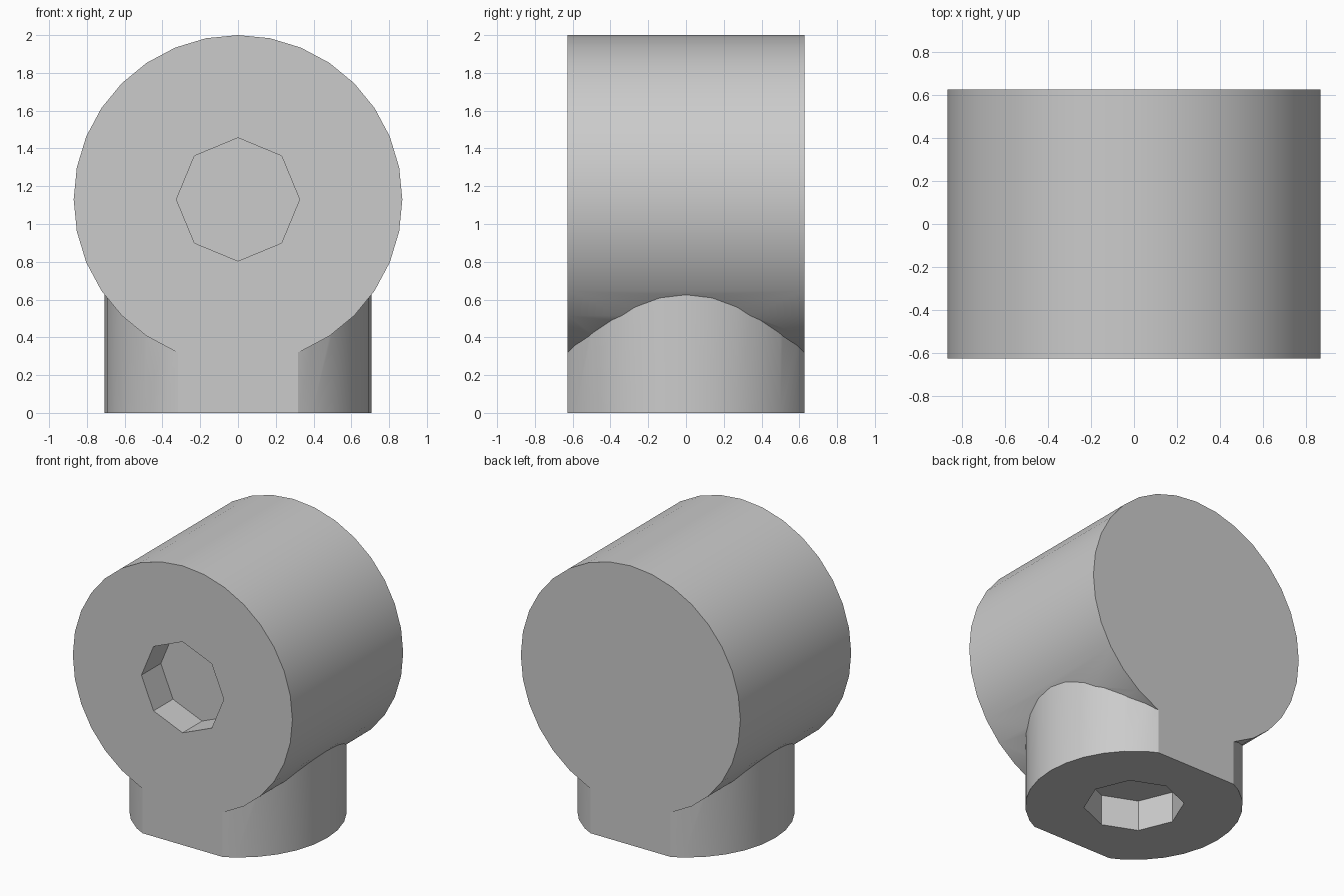
import bpy
from math import radians

cube = bpy.data.objects.get("Cube")
if cube:
    bpy.data.objects.remove(cube, do_unlink=True)

HALF_DEPTH = 0.627
BODY_Z = 1.13
SOCKET_R, SOCKET_DEPTH = 0.326, 0.22

# Single grey finish
grey = bpy.data.materials.new("plain grey")
grey.use_nodes = True
colour = (0.6, 0.6, 0.6, 1)
grey.diffuse_color = colour
grey.node_tree.nodes["Principled BSDF"].inputs["Base Color"].default_value = colour


def cylinder(name, sides, radius, length, centre, along_y=False):
    bpy.ops.mesh.primitive_cylinder_add(
        vertices=sides, radius=radius, depth=length, location=centre,
        rotation=(radians(90) if along_y else 0, 0, 0))
    obj = bpy.context.object
    obj.name = name
    obj.data.materials.append(grey)
    return obj


def combine(target, tool, operation):
    mod = target.modifiers.new(operation.lower(), 'BOOLEAN')
    mod.operation = operation
    mod.solver = 'EXACT'
    mod.object = tool
    bpy.context.view_layer.objects.active = target
    bpy.ops.object.modifier_apply(modifier=mod.name)
    bpy.data.objects.remove(tool, do_unlink=True)


# Horizontal drum merged with the upright stem
connector = cylinder("pipe_connector", 32, 0.87, 1.8, (0, 0, BODY_Z), True)
stem = cylinder("stem", 32, 0.706, 1.0, (0, 0, 0.5))
combine(connector, stem, 'UNION')

# Trim front and back to shared flat faces
bpy.ops.mesh.primitive_cube_add(size=2, location=(0, 0, 1))
trim = bpy.context.object
trim.scale = (2, HALF_DEPTH, 2)
combine(connector, trim, 'INTERSECT')

# Octagonal sockets in the front and the underside
front_socket = cylinder("front_socket", 8, SOCKET_R, 2 * SOCKET_DEPTH,
                        (0, -HALF_DEPTH, BODY_Z), True)
combine(connector, front_socket, 'DIFFERENCE')
bottom_socket = cylinder("bottom_socket", 8, SOCKET_R, 2 * SOCKET_DEPTH, (0, 0, 0))
combine(connector, bottom_socket, 'DIFFERENCE')

# Smooth curved walls, crisp rims
bpy.ops.object.select_all(action='DESELECT')
connector.select_set(True)
bpy.context.view_layer.objects.active = connector
bpy.ops.object.shade_smooth_by_angle(angle=radians(25))
